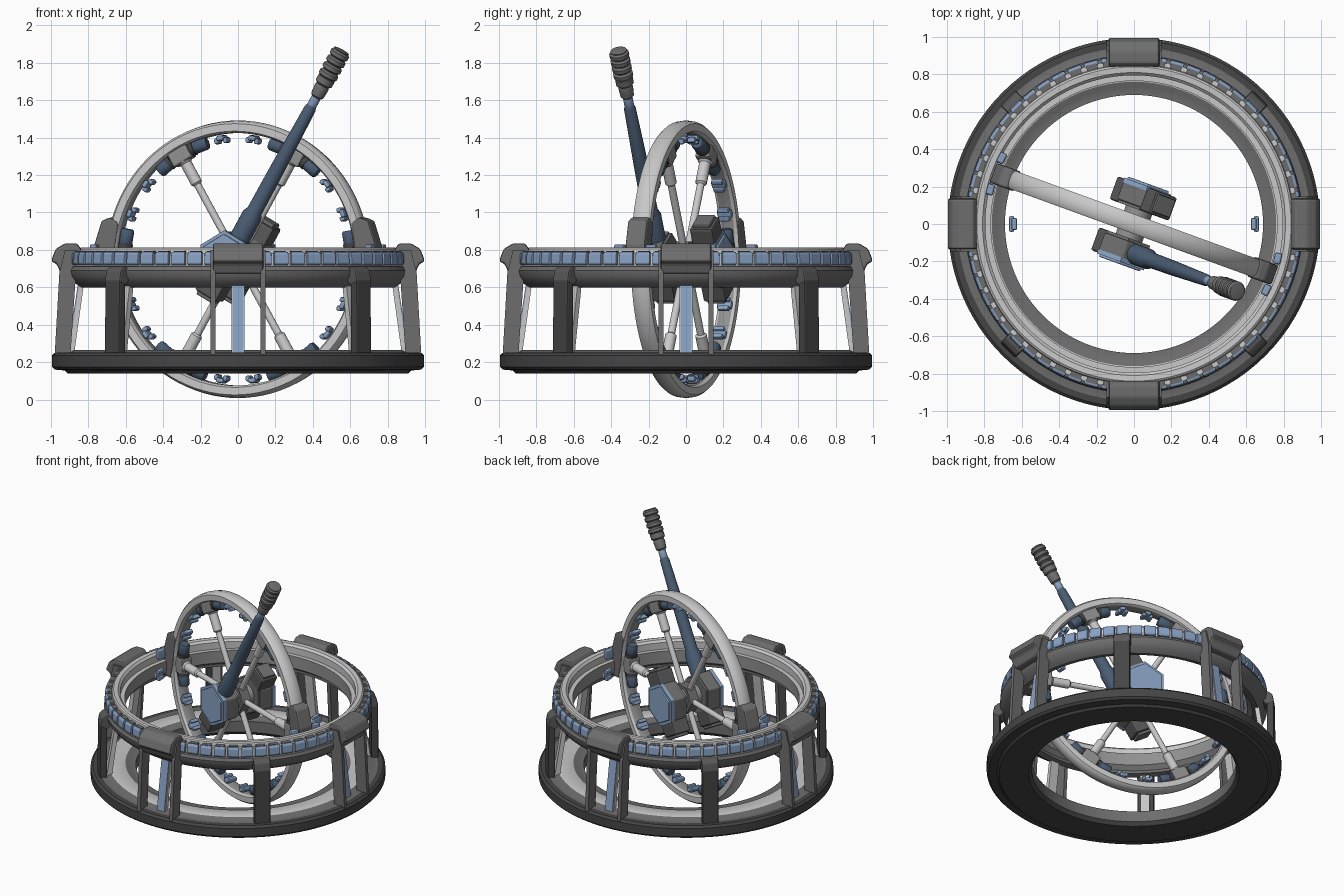
import bpy, bmesh, math
from mathutils import Matrix

if "Cube" in bpy.data.objects:
    bpy.data.objects.remove(bpy.data.objects["Cube"])

def mat(name, r, g, b):
    m = bpy.data.materials.new(name)
    m.diffuse_color = (r, g, b, 1)
    m.use_nodes = True
    m.node_tree.nodes["Principled BSDF"].inputs["Base Color"].default_value = m.diffuse_color
    return m

DARK = mat("charcoal", .06, .06, .06)
POST = mat("dark_grey", .1, .1, .1)
MID = mat("mid_grey", .155, .155, .155)
GREY = mat("soft_grey", .28, .28, .28)
LIGHT = mat("pale_grey", .58, .58, .58)
BLUE = mat("light_blue", .25, .36, .55)
NAVY = mat("dark_blue", .068, .108, .17)

def R(deg, axis):
    return Matrix.Rotation(math.radians(deg), 4, axis)

def T(x, y, z):
    return Matrix.Translation((x, y, z))

WHEEL = T(0, 0, .75) @ R(-20, 'Z')           # wheel lies in its local XZ plane

def finish(name, bm, mats, M, bevel=0, smooth=True):
    bmesh.ops.recalc_face_normals(bm, faces=bm.faces)
    me = bpy.data.meshes.new(name)
    bm.to_mesh(me)
    bm.free()
    ob = bpy.data.objects.new(name, me)
    bpy.context.collection.objects.link(ob)
    for m in mats:
        me.materials.append(m)
    ob.matrix_world = M
    if bevel:
        b = ob.modifiers.new("bevel", 'BEVEL')
        b.width, b.segments = bevel, 2
    if smooth:
        bpy.ops.object.select_all(action='DESELECT')
        ob.select_set(True)
        bpy.context.view_layer.objects.active = ob
        bpy.ops.object.shade_smooth_by_angle(angle=math.radians(35))
    return ob

def lathe(name, prof, mats, M=Matrix(), n=96, closed=True, idx=None):
    """Spin (radius, height) points about z; idx = material per profile segment."""
    bm = bmesh.new()
    rings = []
    for r, z in prof:
        rings.append([bm.verts.new((r * math.cos(2 * math.pi * i / n),
                                    r * math.sin(2 * math.pi * i / n), z)) for i in range(n)])
    k = len(prof)
    for s in range(k if closed else k - 1):
        a, b = rings[s], rings[(s + 1) % k]
        for i in range(n):
            j = (i + 1) % n
            f = bm.faces.new((a[i], a[j], b[j], b[i]))
            f.material_index = idx[s] if idx else 0
    if not closed:
        bm.faces.new(rings[0])
        bm.faces.new(rings[-1])
    return finish(name, bm, mats, M)

def slab(name, pts, y0, y1, m, M=Matrix(), bevel=0):
    """Extrude an (x, z) outline from y0 to y1."""
    bm = bmesh.new()
    a = [bm.verts.new((x, y0, z)) for x, z in pts]
    b = [bm.verts.new((x, y1, z)) for x, z in pts]
    bm.faces.new(a)
    bm.faces.new(b)
    for i in range(len(pts)):
        j = (i + 1) % len(pts)
        bm.faces.new((a[i], a[j], b[j], b[i]))
    return finish(name, bm, [m], M, bevel, smooth=False)

def box(name, x0, x1, y0, y1, z0, z1, m, M=Matrix(), bevel=0):
    return slab(name, [(x0, z0), (x1, z0), (x1, z1), (x0, z1)], y0, y1, m, M, bevel)

# base ring: dark outside, grey ledge and pale raised floor inside
lathe("base_ring", [(.69, .17), (.71, .145), (.91, .14), (.925, .155), (.98, .16), (.995, .175),
                    (.995, .235), (.98, .25), (.945, .252), (.90, .252), (.875, .265), (.76, .265),
                    (.735, .25), (.69, .25)],
      [DARK, LIGHT, MID], idx=[0, 0, 0, 0, 0, 0, 0, 0, 2, 2, 1, 2, 2, 2])

# upper ring: grey carrier, band behind the keys and pale rim on top
lathe("upper_ring", [(.80, .61), (.84, .60), (.875, .625), (.90, .66), (.905, .69), (.895, .71),
                     (.88, .715), (.80, .715)], [MID])
lathe("key_band", [(.85, .71), (.88, .71), (.88, .78), (.85, .78)], [LIGHT])
lathe("upper_rim", [(.795, .70), (.85, .70), (.855, .785), (.85, .805), (.84, .812), (.81, .81),
                    (.795, .795)], [LIGHT])
lathe("inner_lip", [(.765, .655), (.80, .63), (.80, .745), (.765, .745)], [LIGHT, GREY],
      idx=[1, 0, 0, 1])

# blue keys with grey holders around the upper ring, leaving room for the brackets
for i in range(60):
    a = i * 6 + 3
    if abs((a + 45) % 90 - 45) > 8:
        slab("key", [(.875, .718), (.893, .718), (.901, .73), (.898, .778), (.89, .79),
                     (.875, .79)], -.039, .039, BLUE, R(a, 'Z'), .004)
        box("key_holder", .85, .882, -.03, .03, .72, .793, MID, R(a, 'Z'))

for q in range(4):
    M = R(q * 90, 'Z')
    # bracket cap with its two legs
    slab("bracket_cap", [(.835, .80), (.86, .835), (.925, .835), (.975, .805), (1.0, .74),
                         (.97, .725), (.945, .67), (.87, .67)], -.135, .135, MID, M, .012)
    for s in (-1, 1):
        y = sorted((s * .12, s * .146))
        slab("bracket_leg", [(.86, .80), (.925, .80), (.955, .68), (.98, .24), (.97, .2),
                             (.90, .2), (.895, .25), (.87, .62)], y[0], y[1], MID, M)
    # slanted strut with blue face
    slab("strut", [(.825, .61), (.85, .61), (.905, .25), (.875, .25)], -.035, .035, LIGHT, M)
    slab("strut_plate", [(.849, .61), (.857, .61), (.912, .25), (.904, .25)], -.03, .03, BLUE, M)
    # diagonal post, upright with a bent grey top
    D = R(q * 90 + 45, 'Z')
    slab("post", [(.905, .62), (.952, .64), (.955, .24), (.905, .24)], -.055, .055, DARK, D, .008)
    slab("post_elbow", [(.86, .655), (.87, .712), (.915, .712), (.942, .69), (.954, .63),
                        (.903, .61)], -.057, .057, POST, D, .008)
    slab("post_strut", [(.82, .61), (.85, .61), (.905, .25), (.87, .25)], -.03, .03, LIGHT, D)

# big wheel rim
lathe("wheel_rim", [(.685, -.05), (.725, -.05), (.737, -.035), (.742, 0), (.737, .035), (.725, .05),
                    (.685, .05), (.675, .035), (.675, -.035)], [LIGHT, GREY],
      WHEEL @ R(90, 'X'), idx=[0, 0, 0, 0, 0, 0, 0, 1, 0])

# side clamps that carry the wheel, with blue pads beside them
for s in (0, 180):
    slab("wheel_clamp", [(.72, .63), (.79, .63), (.80, .68), (.80, .83), (.76, .955), (.71, .975),
                         (.66, .945), (.69, .75)], -.056, .056, MID, R(-20 + s, 'Z'), .012)
    for d in (-6.5, 6.5):
        box("clamp_pad", .77, .81, -.03, .03, .765, .83, BLUE, R(-20 + s + d, 'Z'), .01)

def clip(M):
    box("rim_clip", .64, .668, -.042, .042, -.022, .022, BLUE, M, .01)
    for z in (-.025, .025):
        box("rim_clip_tooth", .625, .655, -.032, .032, z - .013, z + .013, BLUE, M, .008)

for k in range(6):
    S = WHEEL @ R(-60 * k, 'Y')
    # telescoping spoke and its holder
    lathe("spoke", [(.02, .02), (.02, .46), (.031, .47), (.031, .59), (.04, .60), (.04, .63)],
          [LIGHT], S @ R(90, 'Y'), 16, False)
    box("spoke_holder", .60, .68, -.042, .042, -.06, .06, GREY, S, .01)
    # tubes hugging the rim on both sides of the holder
    for s in (-1, 1):
        A = WHEEL @ R(-(60 * k + 10 * s), 'Y')
        lathe("rim_tube", [(.03, -.05), (.036, -.04), (.036, .03), (.03, .04)],
              [NAVY], A @ T(.645, 0, 0), 20, False)
        lathe("rim_tube_band", [(.041, -.012), (.041, .012)], [DARK],
              A @ T(.645, 0, s * -.04), 20, False)
        clip(WHEEL @ R(-(60 * k + 30 + 8 * s), 'Y'))

# two stray clips on the straight x axis
for s in (0, 180):
    clip(T(0, 0, .75) @ R(s, 'Z'))

# hub: axle and a hexagonal housing on each side
lathe("axle", [(.075, -.09), (.075, .09)], [GREY], WHEEL @ R(90, 'X'), 32, False)
lathe("axle_collar", [(.11, -.035), (.11, .035)], [MID], WHEEL @ R(90, 'X'), 6, False)

def hexagon(r):
    return [(r * math.cos(math.radians(30 + 60 * i)), r * math.sin(math.radians(30 + 60 * i)))
            for i in range(6)]

for s in (0, 180):
    H = WHEEL @ R(s, 'Z')
    slab("hub_backplate", hexagon(.14), -.10, -.08, MID, H)
    slab("hub_housing", hexagon(.15), -.20, -.095, MID, H, .008)
    slab("hub_trim", hexagon(.155), -.215, -.19, BLUE, H)
    slab("hub_plate", hexagon(.135), -.228, -.21, BLUE, H, .006)

# square blocks along the lever direction
for y, angs in ((-.145, (240,)), (.145, (60, 240))):
    for a in angs:
        B = WHEEL @ T(0, y, 0) @ R(-a, 'Y')
        box("hub_block", .10, .225, -.065, .065, -.07, .07, POST, B, .012)
        box("hub_block_cap", .22, .245, -.05, .05, -.055, .055, MID, B, .008)

# lever on the front hub
L = WHEEL @ T(0, -.15, 0) @ R(-60, 'Y') @ R(90, 'Y')
lathe("lever_shaft", [(.055, .08), (.055, .27), (.042, .30), (.040, .55), (.032, .93), (.025, .95)],
      [NAVY], L, 24, False)
lathe("lever_joint", [(.022, .94), (.026, .95), (.026, .99), (.022, 1.02)], [BLUE], L, 20, False)
grip = [(.026, 1.0), (.036, 1.01), (.04, 1.06), (.036, 1.075), (.048, 1.085), (.048, 1.12)]
for i in range(4):
    z = 1.122 + i * .041
    grip += [(.043, z), (.053, z + .008), (.053, z + .028), (.043, z + .038)]
grip += [(.044, 1.288), (.034, 1.29)]
lathe("lever_grip", grip, [MID], L, 24, False)
